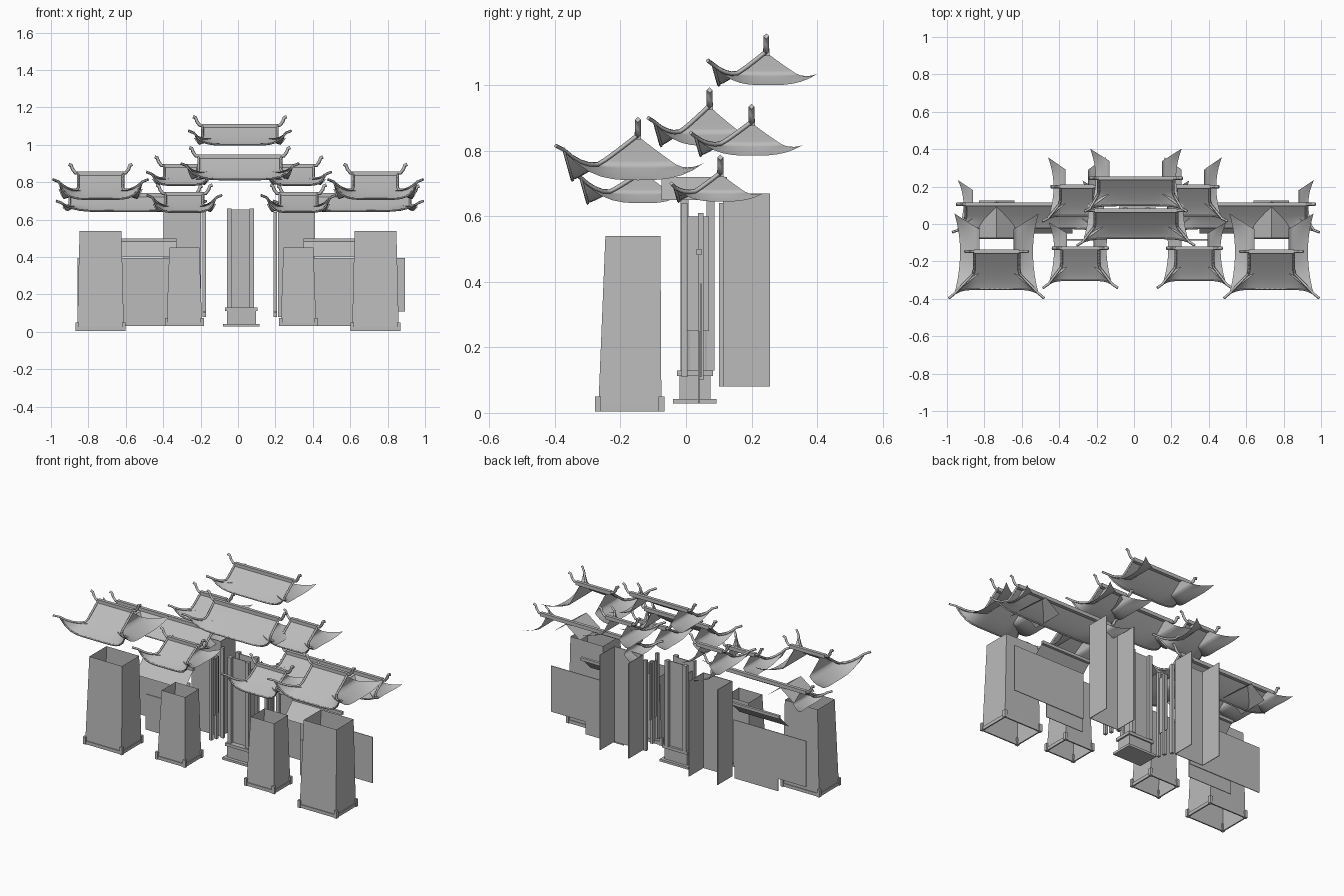
import bpy
from mathutils import Vector

if "Cube" in bpy.data.objects:
    bpy.data.objects.remove(bpy.data.objects["Cube"])

stone = bpy.data.materials.new("plain_grey")
stone.use_nodes = True
stone.diffuse_color = (0.5, 0.5, 0.5, 1)
stone.node_tree.nodes["Principled BSDF"].inputs["Base Color"].default_value = (0.5, 0.5, 0.5, 1)


def add(name, verts, faces, smooth=False):
    me = bpy.data.meshes.new(name)
    me.from_pydata([tuple(v) for v in verts], [], faces)
    me.materials.append(stone)
    ob = bpy.data.objects.new(name, me)
    bpy.context.collection.objects.link(ob)
    for p in me.polygons:
        p.use_smooth = smooth
    return ob


def sheet(name, f, nu, nv, smooth=True):
    """Open surface from f(u, v) with u in -1..1 and v in 0..1."""
    verts = [f(2 * i / nu - 1, j / nv) for j in range(nv + 1) for i in range(nu + 1)]
    w = nu + 1
    faces = [(j * w + i, j * w + i + 1, (j + 1) * w + i + 1, (j + 1) * w + i)
             for j in range(nv) for i in range(nu)]
    return add(name, verts, faces, smooth)


def frustum(name, low, high, z0, z1, caps=True):
    """Tapered box; low and high are (x0, x1, y0, y1)."""
    verts = []
    for (x0, x1, y0, y1), z in ((low, z0), (high, z1)):
        verts += [(x0, y0, z), (x1, y0, z), (x1, y1, z), (x0, y1, z)]
    faces = [(i, (i + 1) % 4, (i + 1) % 4 + 4, i + 4) for i in range(4)]
    if caps:
        faces += [(3, 2, 1, 0), (4, 5, 6, 7)]
    return add(name, verts, faces)


def box(name, x0, x1, y0, y1, z0, z1):
    x0, x1 = sorted((x0, x1))
    return frustum(name, (x0, x1, y0, y1), (x0, x1, y0, y1), z0, z1)


def rod(name, pts, r):
    """Square bar swept along a path."""
    cu = bpy.data.curves.new(name + "_path", "CURVE")
    cu.dimensions = "3D"
    cu.bevel_depth, cu.bevel_resolution, cu.use_fill_caps = r, 0, True
    sp = cu.splines.new("POLY")
    sp.points.add(len(pts) - 1)
    for p, co in zip(sp.points, pts):
        p.co = (*co, 1)
    tmp = bpy.data.objects.new(name + "_path", cu)
    bpy.context.collection.objects.link(tmp)
    bpy.context.view_layer.update()
    me = bpy.data.meshes.new_from_object(tmp.evaluated_get(bpy.context.evaluated_depsgraph_get()))
    bpy.data.objects.remove(tmp)
    me.name = name
    me.materials.clear()
    me.materials.append(stone)
    bpy.context.collection.objects.link(bpy.data.objects.new(name, me))


def roof(name, cx, yr, zr, ze, hx, inset, tip, front, back, rise):
    """Hip-and-gable roof: front slope, two inset gabled ends, ridge, hips and horns."""
    split = 0.58
    reach = rise * 0.28

    def flare(t):
        return max(0, (t - split) / (1 - split))

    def height(t):
        return ze + (zr - ze) * (1 - t) ** 1.2

    def slope(u, t):
        k = flare(t)
        return (cx + u * (hx + (tip - hx) * k),
                yr - front * t - reach * k * abs(u) ** 6,
                height(t) + rise * abs(u) ** 6 * k ** 1.5)

    sheet(name + "_front_slope", slope, 16, 10)
    rod(name + "_front_eave", [slope(i / 8 - 1, 1) for i in range(17)], 0.005)
    for s, side in ((1, "left"), (-1, "right")):
        def end(v, t):
            k = flare(t)
            inner = hx - inset
            depth = front * t + reach * k if v < 0 else back * t
            lift = rise if v < 0 else rise * 0.6
            return (cx + s * (inner + (tip - inner) * k - 0.03 * k * (1 - v * v)),
                    yr + v * depth, height(t) + lift * abs(v) ** 3 * k ** 1.5)

        sheet(f"{name}_{side}_gable_end", end, 12, 12)
        hip = [Vector(slope(s, i / 10)) + Vector((0, 0, 0.003)) for i in range(11)]
        hip.append(hip[-1] + Vector((s * 0.03, -reach, 0.012)))
        rod(f"{name}_{side}_hip", hip, 0.007)
        horn = [(cx + s * (hx + dx), yr, zr + dz)
                for dx, dz in ((-0.02, 0), (0.015, 0.005), (0.03, 0.025), (0.037, 0.045), (0.05, 0.05))]
        rod(f"{name}_{side}_horn", horn, 0.009)
    box(name + "_ridge", cx - hx, cx + hx, yr - 0.01, yr + 0.01, zr - 0.01, zr + 0.012)


# Central roofs
roof("top_roof", 0.01, 0.245, 1.10, 1.0, 0.20, 0.06, 0.245, 0.145, 0.158, 0.06)
roof("centre_roof", 0.01, 0.072, 0.935, 0.815, 0.22, 0.05, 0.285, 0.148, 0.16, 0.07)

for s, side in ((1, "left"), (-1, "right")):
    mid = s * 0.305 + 0.018
    out = s * 0.735

    # Paired roofs
    roof(side + "_upper_roof", s * 0.31 + 0.005, 0.20, 0.885, 0.785, 0.09, 0.03, 0.155, 0.155, 0.157, 0.055)
    roof(side + "_inner_roof", mid, -0.13, 0.735, 0.64, 0.10, 0.03, 0.17, 0.17, 0.14, 0.075)
    roof(side + "_outer_roof", out, -0.147, 0.845, 0.71, 0.12, 0.03, 0.225, 0.20, 0.203, 0.09)
    roof(side + "_long_roof", s * 0.58 + 0.01, 0.105, 0.73, 0.645, 0.33, 0.04, 0.372, 0.127, 0.13, 0.04)

    # Small cross gable joining long roof and outer roof
    sheet(side + "_cross_gable",
          lambda u, v: (out + u * 0.095, -0.075 + 0.2 * v, 0.72 - 0.07 * abs(u)), 2, 1, False)

    # Hollow tapered towers with foot frames
    for name, c, a, b, y0, y1, z0, z1 in (("outer_tower", out, 0.125, 0.112, -0.268, -0.075, 0.005, 0.54),
                                         ("inner_tower", mid, 0.095, 0.08, -0.245, -0.085, 0.03, 0.45)):
        frustum(f"{side}_{name}", (c - a, c + a, y0, y1), (c - b, c + b, y0 + 0.022, y1 - 0.003),
                z0, z1, False)
        for y in (y0, y1):
            box(f"{side}_{name}_foot_rail", c - a, c + a, y - 0.004, y + 0.004, z0, z0 + 0.02)
            for e in (-1, 1):
                x = c + e * a
                box(f"{side}_{name}_foot", x - 0.009, x + 0.009, y - 0.009, y + 0.009, z0, z0 + 0.045)
        for e in (-1, 1):
            box(f"{side}_{name}_side_rail", c + e * a - 0.004, c + e * a + 0.004, y0, y1, z0, z0 + 0.02)

    # Rear pier: front sheet with two side sheets
    for e in (-1, 1):
        x = mid - 0.01 + e * 0.098
        box(side + "_rear_pier_side", x - 0.002, x + 0.002, 0.113, 0.256, 0.08, 0.67)
    box(side + "_rear_pier_front", mid - 0.108, mid + 0.088, 0.113, 0.117, 0.08, 0.67)

    # Side walls with a sloped coping
    box(side + "_upper_wall", s * 0.38 + 0.02, s * 0.875 + 0.018, 0.043, 0.047, 0.11, 0.395)
    box(side + "_lower_wall", s * 0.38 + 0.02, s * 0.66, 0.037, 0.041, 0.03, 0.25)
    sheet(side + "_wall_coping",
          lambda u, v: (s * 0.51 + 0.01 + u * 0.17, -0.05 + 0.09 * v, 0.40 + 0.09 * v), 1, 1, False)
    box(side + "_coping_ridge", s * 0.34 + 0.01, s * 0.68 + 0.01, 0.032, 0.048, 0.482, 0.5)

    # Slender gate posts and panel beside the passage
    gx = s * 0.19 + 0.01
    for y, z0, z1 in ((-0.005, 0.11, 0.64), (0.045, 0.1, 0.61), (0.11, 0.08, 0.64)):
        box(side + "_gate_post", gx - 0.009, gx + 0.009, y - 0.009, y + 0.009, z0, z1)
    box(side + "_gate_panel", gx - 0.002, gx + 0.002, 0.0, 0.07, 0.25, 0.6)

# Central pillar: plinth, collar, four corner posts and inset panels
box("pillar_plinth", -0.08, 0.115, -0.04, 0.093, 0.028, 0.042)
box("pillar_plinth_block", -0.06, 0.095, -0.02, 0.075, 0.042, 0.115)
box("pillar_collar", -0.07, 0.105, -0.028, 0.083, 0.112, 0.13)
for x in (-0.048, 0.073):
    for y in (-0.005, 0.075):
        box("pillar_corner_post", x - 0.012, x + 0.012, y - 0.012, y + 0.012, 0.13, 0.66)
    box("pillar_side_panel", x - 0.002, x + 0.002, 0.01, 0.06, 0.13, 0.6)
box("pillar_front_panel", -0.036, 0.061, 0.003, 0.007, 0.13, 0.655)
box("pillar_back_panel", -0.036, 0.061, 0.065, 0.069, 0.13, 0.655)
